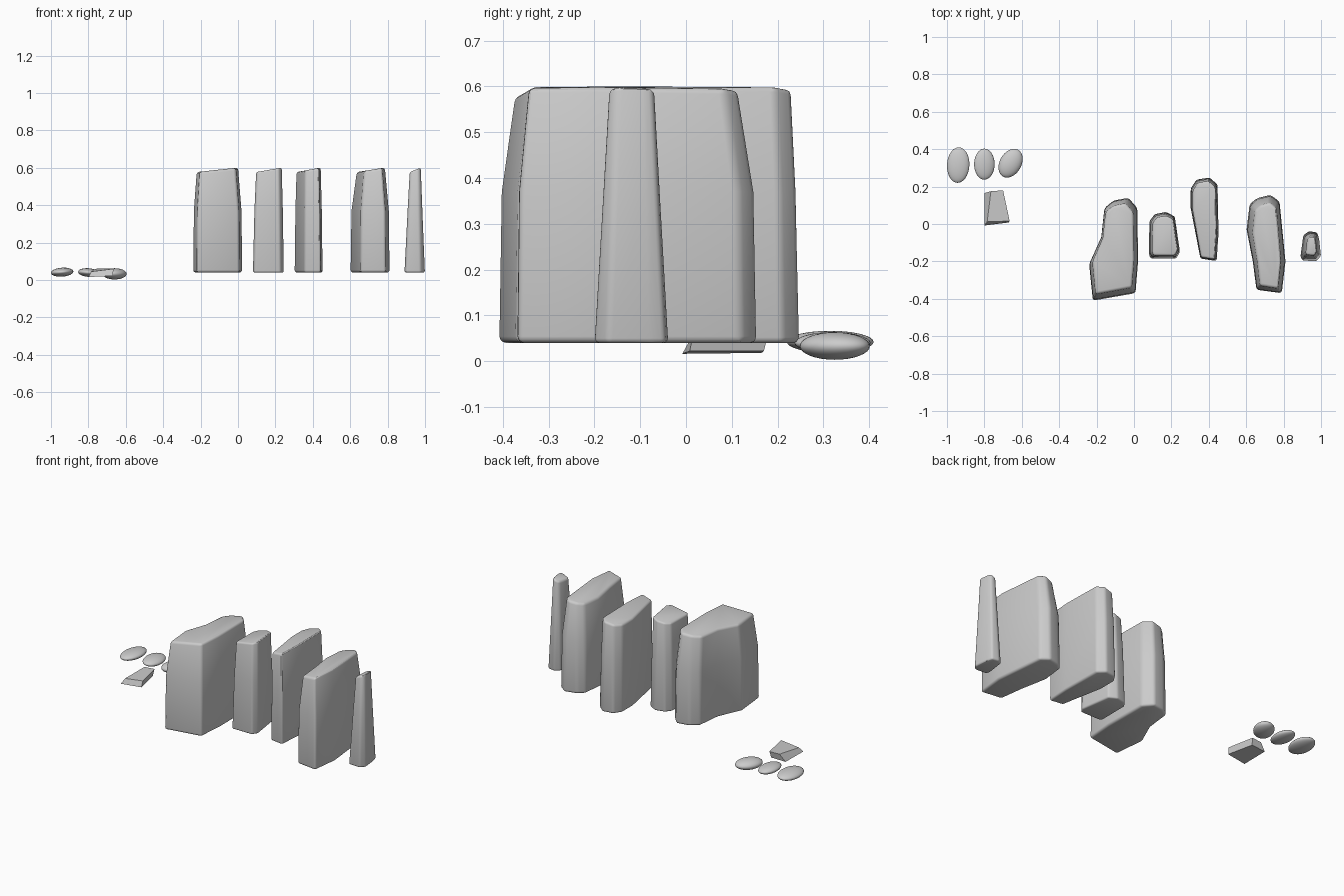
import bpy, bmesh, math

if "Cube" in bpy.data.objects:
    bpy.data.objects.remove(bpy.data.objects["Cube"])


def make_object(name, rings):
    """Loft equal-length closed rings from bottom to top and cap both ends."""
    bm = bmesh.new()
    loops = [[bm.verts.new(p) for p in r] for r in rings]
    n = len(loops[0])
    for a, b in zip(loops, loops[1:]):
        for i in range(n):
            j = (i + 1) % n
            bm.faces.new((a[i], a[j], b[j], b[i]))
    bm.faces.new(loops[0][::-1])
    bm.faces.new(loops[-1])
    bmesh.ops.recalc_face_normals(bm, faces=bm.faces)
    me = bpy.data.meshes.new(name)
    bm.to_mesh(me)
    bm.free()
    ob = bpy.data.objects.new(name, me)
    bpy.context.collection.objects.link(ob)
    bpy.context.view_layer.objects.active = ob
    ob.select_set(True)
    return ob


def stone(name, outline, top_box, mid, bevel):
    """Standing stone: footprint, slightly drawn-in waist, tilted smaller top."""
    xs, ys = zip(*outline)
    x0, x1, y0, y1 = min(xs), max(xs), min(ys), max(ys)
    tx0, tx1, ty0, ty1 = top_box
    rings = []
    for t, z in ((0, 0.04), (mid, 0.37), (1, None)):
        ring = []
        for x, y in outline:
            u, v = (x - x0) / (x1 - x0), (y - y0) / (y1 - y0)
            px = x + t * (tx0 + u * (tx1 - tx0) - x)
            py = y + t * (ty0 + v * (ty1 - ty0) - y)
            ring.append((px, py, 0.577 + 0.024 * u if z is None else z))
        rings.append(ring)
    bpy.ops.object.select_all(action='DESELECT')
    ob = make_object(name, rings)
    mod = ob.modifiers.new("soft_edges", 'BEVEL')
    mod.width = bevel
    mod.segments = 3
    mod.limit_method = 'ANGLE'
    mod.angle_limit = math.radians(25)
    bpy.ops.object.modifier_apply(modifier=mod.name)
    bpy.ops.object.shade_smooth_by_angle(angle=math.radians(30))


# Five standing stones, left to right (counter-clockwise footprints)
stone("broad_stone",
      [(-.22, -.41), (.008, -.37), (.022, -.2), (.018, .085), (-.03, .14),
       (-.11, .125), (-.158, .085), (-.175, -.07), (-.24, -.215)],
      (-.222, 0, -.375, .11), 0.15, 0.014)
stone("short_stone",
      [(.09, -.185), (.225, -.185), (.246, -.15), (.218, .04), (.17, .065),
       (.11, .052), (.082, .015), (.08, -.165)],
      (.097, .235, -.168, .045), 0.45, 0.012)
stone("narrow_stone",
      [(.355, -.185), (.442, -.198), (.452, -.05), (.447, .21), (.405, .248),
       (.335, .238), (.303, .19), (.303, .085)],
      (.313, .442, -.19, .23), 0.4, 0.012)
stone("long_stone",
      [(.655, -.352), (.79, -.37), (.81, -.2), (.778, .12), (.73, .156),
       (.655, .137), (.618, .105), (.602, -.03), (.635, -.2)],
      (.635, .785, -.345, .115), 0.15, 0.014)
stone("slim_stone",
      [(.898, -.195), (.975, -.2), (1.0, -.17), (.99, -.08), (.98, -.045),
       (.935, -.038), (.905, -.06), (.89, -.17)],
      (.918, .978, -.168, -.068), 0.6, 0.01)

# Three flat pebbles: centre, radii, tilt about y, turn about z
for name, loc, rad, tilt, turn in (
        ("pebble_left", (-.94, .315, .042), (.06, .095, .024), -4, -3),
        ("pebble_middle", (-.80, .32, .04), (.055, .083, .023), 4, 0),
        ("pebble_right", (-.66, .325, .033), (.058, .082, .03), 0, -30)):
    bpy.ops.mesh.primitive_uv_sphere_add(segments=32, ring_count=16, location=loc,
                                         rotation=(0, math.radians(tilt), math.radians(turn)))
    ob = bpy.context.object
    ob.name = name
    ob.scale = rad
    bpy.ops.object.shade_smooth()

# Small flat-faced broken block
make_object("broken_block", [
    [(-.80, -.008, .016), (-.67, .008, .022), (-.705, .17, .022), (-.80, .165, .018)],
    [(-.785, .012, .045), (-.665, .016, .06), (-.70, .18, .062), (-.765, .175, .06)]])
